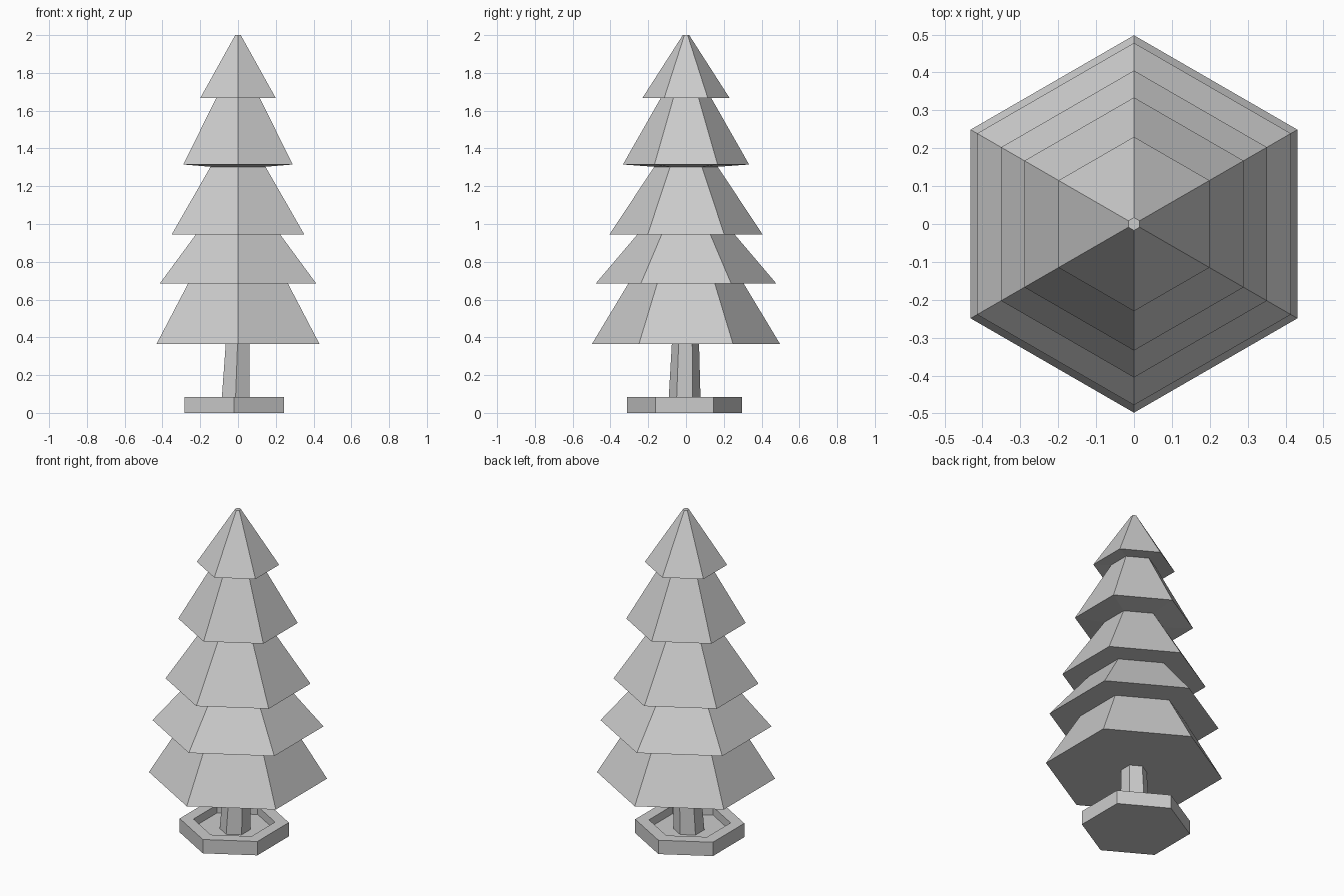
import bpy, bmesh
from math import sin, cos, pi

if "Cube" in bpy.data.objects:
    bpy.data.objects.remove(bpy.data.objects["Cube"])

SIDES = 6


def hex_loft(name, rings):
    """Loft hexagonal rings (radius, z, centre x, centre y), capping both ends."""
    bm = bmesh.new()
    loops = []
    for r, z, cx, cy in rings:
        loops.append([bm.verts.new((cx + r * cos(pi / 6 + i * pi / 3),
                                    cy + r * sin(pi / 6 + i * pi / 3), z))
                      for i in range(SIDES)])
    for a, b in zip(loops, loops[1:]):
        for i in range(SIDES):
            j = (i + 1) % SIDES
            bm.faces.new((a[i], a[j], b[j], b[i]))
    bm.faces.new(loops[0][::-1])
    bm.faces.new(loops[-1])
    bmesh.ops.recalc_face_normals(bm, faces=bm.faces)
    mesh = bpy.data.meshes.new(name)
    bm.to_mesh(mesh)
    bm.free()
    obj = bpy.data.objects.new(name, mesh)
    bpy.context.collection.objects.link(obj)
    return obj


# Foliage: five stacked skirts, each (bottom radius, bottom z, top radius, top z)
tiers = [(0.498, 0.365, 0.305, 0.685),
         (0.478, 0.685, 0.257, 0.945),
         (0.405, 0.945, 0.168, 1.303),
         (0.334, 1.315, 0.129, 1.675),
         (0.230, 1.668, 0.017, 2.0)]
rings = []
for r0, z0, r1, z1 in tiers:
    rings += [(r0, z0, 0, 0), (r1, z1, 0, 0)]
hex_loft("foliage", rings)

# Trunk: slightly leaning taper from the dish floor to the lowest skirt
hex_loft("trunk", [(0.086, 0.034, -0.0145, -0.008), (0.072, 0.366, -0.0025, -0.003)])

# Stand: shallow dish with a raised rim
bx, by = -0.02, -0.008
hex_loft("stand", [(0.305, 0.0, bx, by), (0.305, 0.085, bx, by),
                   (0.228, 0.085, bx, by), (0.228, 0.035, bx, by)])
